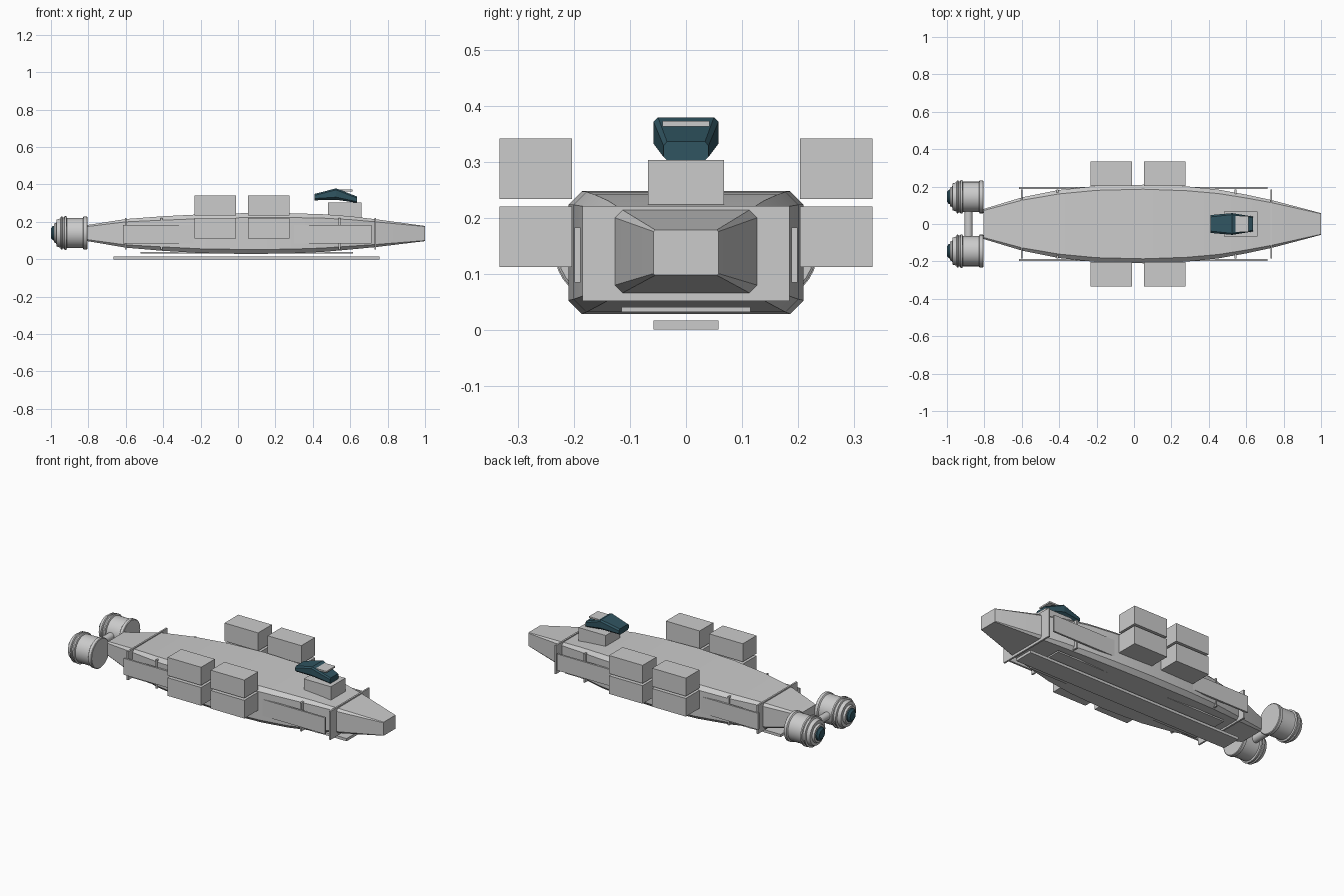
import bpy, bmesh, math

if "Cube" in bpy.data.objects:
    bpy.data.objects.remove(bpy.data.objects["Cube"])

teal = bpy.data.materials.new("teal")
teal.diffuse_color = (0.03, 0.09, 0.12, 1)
teal.use_nodes = True
teal.node_tree.nodes["Principled BSDF"].inputs["Base Color"].default_value = teal.diffuse_color


def finish(bm, name, mat=None, smooth=None):
    bmesh.ops.recalc_face_normals(bm, faces=bm.faces)
    me = bpy.data.meshes.new(name)
    bm.to_mesh(me)
    bm.free()
    ob = bpy.data.objects.new(name, me)
    bpy.context.collection.objects.link(ob)
    if mat:
        me.materials.append(mat)
    if smooth:
        bpy.ops.object.select_all(action='DESELECT')
        ob.select_set(True)
        bpy.context.view_layer.objects.active = ob
        bpy.ops.object.shade_smooth_by_angle(angle=math.radians(smooth))
    return ob


def box(name, x, y, z, mat=None):
    """Box from (min, max) ranges."""
    bm = bmesh.new()
    bmesh.ops.create_cube(bm, size=1)
    for v in bm.verts:
        for i, r in enumerate((x, y, z)):
            v.co[i] = r[0] if v.co[i] < 0 else r[1]
    return finish(bm, name, mat)


def skin(name, rings, mat=None, smooth=None):
    """Join closed rings of points and cap both ends."""
    bm = bmesh.new()
    loops = [[bm.verts.new(p) for p in r] for r in rings]
    n = len(loops[0])
    for a, b in zip(loops, loops[1:]):
        for i in range(n):
            j = (i + 1) % n
            bm.faces.new((a[i], a[j], b[j], b[i]))
    bm.faces.new(loops[0])
    bm.faces.new(loops[-1])
    return finish(bm, name, mat, smooth)


def octagon(x, w, lo, hi, c):
    """Chamfered rectangle across the hull."""
    return [(x, -w + c, lo), (x, w - c, lo), (x, w, lo + c), (x, w, hi - c),
            (x, w - c, hi), (x, -w + c, hi), (x, -w, hi - c), (x, -w, lo + c)]


def lathe(name, profile, y, z, mat=None, sides=32):
    rings = [[(x, y + r * math.cos(2 * math.pi * i / sides),
               z + r * math.sin(2 * math.pi * i / sides)) for i in range(sides)]
             for x, r in profile]
    return skin(name, rings, mat, 30)


# Tapered hull: x, half width, bottom, top, chamfer
hull = [(-0.805, 0.08, 0.097, 0.183, 0.008), (-0.6, 0.142, 0.062, 0.215, 0.015),
        (-0.4, 0.182, 0.045, 0.23, 0.021), (-0.2, 0.203, 0.033, 0.24, 0.023),
        (0.05, 0.21, 0.028, 0.247, 0.024), (0.28, 0.201, 0.031, 0.246, 0.023),
        (0.45, 0.184, 0.039, 0.241, 0.021), (0.6, 0.157, 0.052, 0.23, 0.018),
        (0.735, 0.128, 0.065, 0.214, 0.014), (1.0, 0.058, 0.097, 0.178, 0.003)]
skin("hull", [octagon(*s) for s in hull], smooth=25)

# Square rib plates crossing the hull
for i in range(8):
    x = -0.6 + 0.1905 * i
    box("rib_plate", (x - 0.005, x + 0.005), (-0.185, 0.185), (0.051, 0.221))

# Belly panel, keel and side rails
box("belly_panel", (-0.52, 0.615), (-0.115, 0.115), (0.031, 0.04))
box("keel", (-0.665, 0.757), (-0.058, 0.058), (0.0, 0.016))
for s in (-1, 1):
    box("side_rail", (-0.615, 0.713), sorted((s * 0.188, s * 0.199)), (0.084, 0.182))

    # Stacked cargo containers
    for x in (-0.232, 0.053):
        for z in (0.112, 0.233):
            box("cargo_container", (x, x + 0.222), sorted((s * 0.204, s * 0.333)), (z, z + 0.108))

    # Engine pod and glowing nozzle
    lathe("engine_pod", [(-0.805, 0.084), (-0.808, 0.088), (-0.825, 0.088), (-0.83, 0.081),
                         (-0.915, 0.081), (-0.918, 0.09), (-0.927, 0.09), (-0.93, 0.083),
                         (-0.937, 0.083), (-0.94, 0.088), (-0.947, 0.088), (-0.95, 0.078),
                         (-0.97, 0.072), (-0.972, 0.055), (-0.983, 0.05), (-0.984, 0.035)],
          s * 0.145, 0.14)
    lathe("engine_nozzle", [(-0.98, 0.04), (-0.99, 0.038), (-1.0, 0.026)], s * 0.145, 0.14, teal)

# Crossbar between the engines
bar = lathe("engine_crossbar", [(-0.075, 0.022), (0.075, 0.022)], 0, 0, sides=20)
bar.rotation_euler[2] = math.pi / 2
bar.location = (-0.885, 0, 0.14)

# Bridge tower
box("bridge_tower", (0.482, 0.66), (-0.068, 0.068), (0.215, 0.303))


# Faceted bridge cabin: narrow floor, wide waist, narrower roof
def cabin(x, floor_w, waist_w, roof_w, lo, mid, hi):
    return [(x, -floor_w, lo), (x, floor_w, lo), (x, waist_w, mid), (x, waist_w, hi - 0.008),
            (x, roof_w, hi), (x, -roof_w, hi), (x, -waist_w, hi - 0.008), (x, -waist_w, mid)]


skin("bridge_cabin", [cabin(0.41, 0.036, 0.048, 0.038, 0.315, 0.325, 0.35),
                      cabin(0.525, 0.042, 0.058, 0.05, 0.318, 0.332, 0.379),
                      cabin(0.635, 0.034, 0.04, 0.034, 0.302, 0.308, 0.336)], teal)
box("cabin_visor", (0.535, 0.612), (-0.042, 0.042), (0.363, 0.372))
